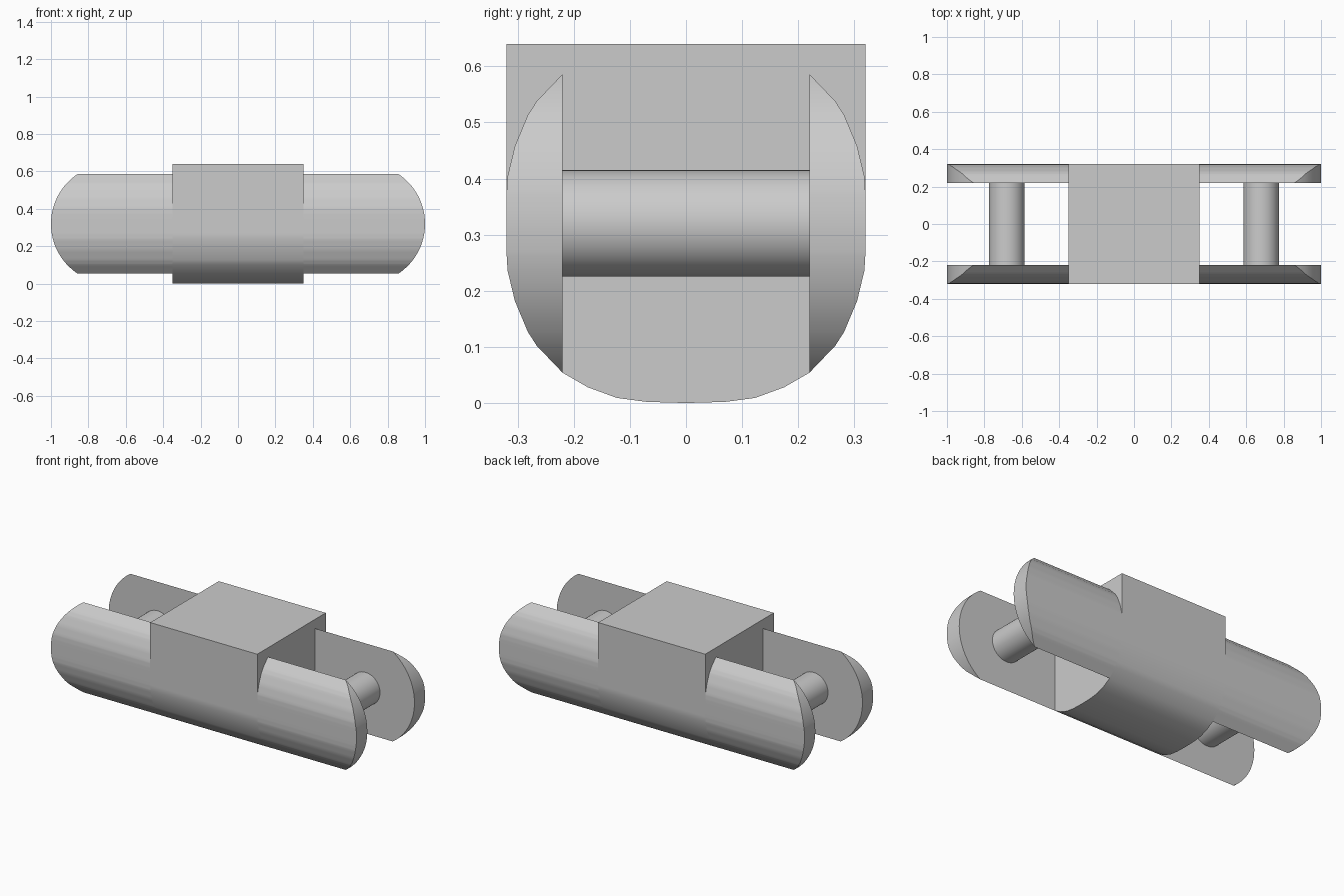
import bpy, bmesh, math

cube = bpy.data.objects.get("Cube")
if cube:
    bpy.data.objects.remove(cube, do_unlink=True)

R = 0.32          # half depth of the body and radius of the rounded plate ends
ZC = 0.32         # height of the body axis
INNER = 0.22      # inner face of the side plates
HALF = 0.35       # half length of the centre block
PIN_X = 0.68      # pin axis, also centre of the rounded plate ends
PIN_R = 0.095
# Rounded-square cross-section: distance from the axis sideways and vertically,
# split where the plates' inner faces cut it
SIDE = [(0.32, 0.05), (0.318, 0.084), (0.305, 0.138), (0.282, 0.193),
        (0.266, 0.218), (INNER, 0.266)]
UNDER = [(0.175, 0.292), (0.123, 0.311), (0.07, 0.318), (0.0, 0.32)]

grey = bpy.data.materials.new("light_grey")
grey.use_nodes = True
colour = (0.6, 0.6, 0.6, 1.0)
grey.diffuse_color = colour
grey.node_tree.nodes["Principled BSDF"].inputs["Base Color"].default_value = colour


def finish(name, bm):
    bmesh.ops.remove_doubles(bm, verts=bm.verts, dist=1e-5)
    bmesh.ops.recalc_face_normals(bm, faces=bm.faces)
    mesh = bpy.data.meshes.new(name)
    bm.to_mesh(mesh)
    bm.free()
    mesh.materials.append(grey)
    obj = bpy.data.objects.new(name, mesh)
    bpy.context.collection.objects.link(obj)
    bpy.ops.object.select_all(action='DESELECT')
    obj.select_set(True)
    bpy.context.view_layer.objects.active = obj
    bpy.ops.object.shade_smooth_by_angle(angle=math.radians(30))
    # Keep the broad flat faces flat where they run into the rounding
    obj.modifiers.new("flat_faces", 'WEIGHTED_NORMAL').keep_sharp = True


# Centre block: square top, rounded underside
def centre_block():
    bm = bmesh.new()
    right = [(y, ZC - d) for y, d in SIDE + UNDER]
    left = [(-y, z) for y, z in reversed(right[:-1])]
    profile = [(R, 2 * R)] + right + left + [(-R, 2 * R)]
    face = bm.faces.new([bm.verts.new((-HALF, y, z)) for y, z in profile])
    ext = bmesh.ops.extrude_face_region(bm, geom=[face])
    verts = [v for v in ext["geom"] if isinstance(v, bmesh.types.BMVert)]
    bmesh.ops.translate(bm, verts=verts, vec=(2 * HALF, 0, 0))
    finish("centre_block", bm)


# Side plate: slice of the rounded body, its far end rounded in elevation
def side_plate(name, sx, sy):
    bm = bmesh.new()
    outline = [(y, -d) for y, d in reversed(SIDE)] + SIDE
    levels = [outline[0]]
    for (y0, d0), (y1, d1) in zip(outline, outline[1:]):
        for t in (0.25, 0.5, 0.75, 1.0):
            levels.append((y0 + (y1 - y0) * t, d0 + (d1 - d0) * t))
    rings = []
    for y, dz in levels:
        end = PIN_X + math.sqrt(R * R - dz * dz)
        corners = [(HALF, y), (end, y), (end, INNER), (HALF, INNER)]
        rings.append([(sx * px, sy * py, ZC + dz) for px, py in corners])
    for low, high in zip(rings, rings[1:]):
        for j in range(4):
            k = (j + 1) % 4
            pts = []
            for p in (low[j], low[k], high[k], high[j]):
                if p not in pts:
                    pts.append(p)
            bm.faces.new([bm.verts.new(p) for p in pts])
    finish(name, bm)


# Cross pin joining the two plates
def pin(name, x):
    bm = bmesh.new()
    bmesh.ops.create_cone(bm, cap_ends=True, segments=48, radius1=PIN_R,
                          radius2=PIN_R, depth=2 * INNER)
    for v in bm.verts:
        v.co = (v.co.x + x, v.co.z, v.co.y + ZC)
    finish(name, bm)


centre_block()
for side, sx in (("left", 1), ("right", -1)):
    pin(side + "_pin", sx * PIN_X)
    for end, sy in (("front", -1), ("back", 1)):
        side_plate(f"{end}_{side}_plate", sx, sy)
